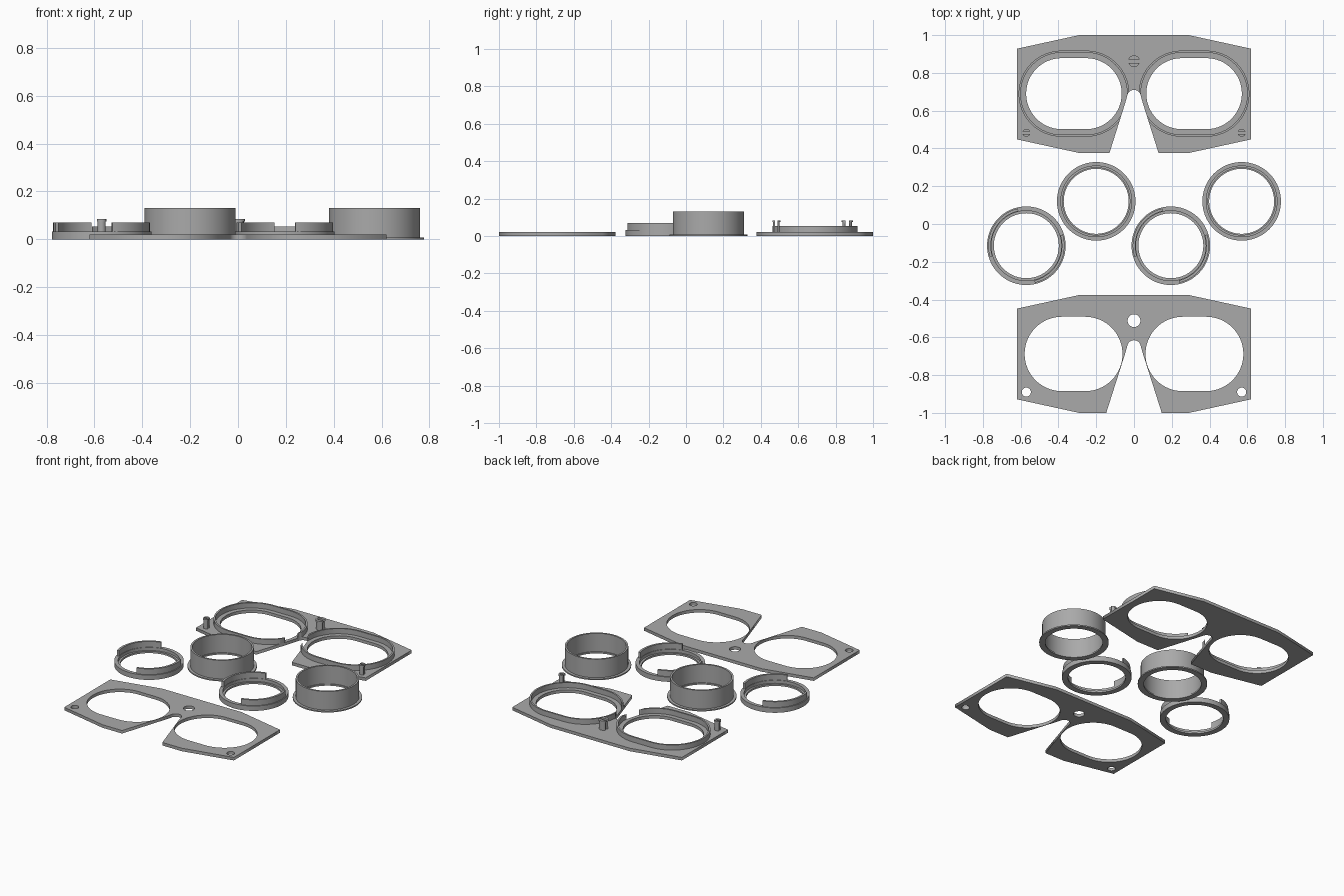
import bpy, bmesh
from math import sin, cos, pi, radians, sqrt, asin

cube = bpy.data.objects.get("Cube")
if cube:
    bpy.data.objects.remove(cube)

grey = bpy.data.materials.new("plain_grey")
grey.use_nodes = True
grey.diffuse_color = (0.4, 0.4, 0.4, 1)
grey.node_tree.nodes["Principled BSDF"].inputs["Base Color"].default_value = (0.4, 0.4, 0.4, 1)


def add_object(name, mesh):
    obj = bpy.data.objects.new(name, mesh)
    bpy.context.collection.objects.link(obj)
    mesh.materials.clear()
    mesh.materials.append(grey)
    return obj


def slab(name, outlines, z0, z1):
    """Extrude an outline, with further outlines as holes."""
    curve = bpy.data.curves.new(name, "CURVE")
    curve.dimensions = "2D"
    curve.fill_mode = "BOTH"
    curve.extrude = (z1 - z0) / 2
    for pts in outlines:
        s = curve.splines.new("POLY")
        s.points.add(len(pts) - 1)
        for p, (x, y) in zip(s.points, pts):
            p.co = (x, y, 0, 1)
        s.use_cyclic_u = True
    temp = bpy.data.objects.new(name + "_curve", curve)
    bpy.context.collection.objects.link(temp)
    bpy.context.view_layer.update()
    deps = bpy.context.evaluated_depsgraph_get()
    mesh = bpy.data.meshes.new_from_object(temp.evaluated_get(deps))
    bpy.data.objects.remove(temp)
    bm = bmesh.new()
    bm.from_mesh(mesh)
    bmesh.ops.remove_doubles(bm, verts=bm.verts, dist=0.00001)
    bmesh.ops.translate(bm, verts=bm.verts, vec=(0, 0, (z0 + z1) / 2))
    bmesh.ops.recalc_face_normals(bm, faces=bm.faces)
    bm.to_mesh(mesh)
    bm.free()
    return add_object(name, mesh)


def arc(cx, cy, r, a0, a1, n):
    return [(cx + r * cos(radians(a0 + (a1 - a0) * i / n)),
             cy + r * sin(radians(a0 + (a1 - a0) * i / n))) for i in range(n + 1)]


def circle(cx, cy, r):
    return arc(cx, cy, r, 0, 360, 32)[:-1]


def stadium(cx, cy, half, r):
    return arc(cx + half, cy, r, -90, 90, 32) + arc(cx - half, cy, r, 90, 270, 32)


def revolve(name, profile, centre, a0=0, a1=360):
    """Sweep a closed radius/height profile about a vertical axis."""
    full = a1 - a0 == 360
    n = max(4, int((a1 - a0) / 5))
    bm = bmesh.new()
    rows = []
    for i in range(n if full else n + 1):
        a = radians(a0 + (a1 - a0) * i / n)
        rows.append([bm.verts.new((centre[0] + r * cos(a), centre[1] + r * sin(a), z))
                     for r, z in profile])
    for i in range(n):
        p, q = rows[i], rows[(i + 1) % len(rows)]
        for j in range(len(profile)):
            k = (j + 1) % len(profile)
            bm.faces.new((p[j], q[j], q[k], p[k]))
    if not full:
        bm.faces.new(rows[0])
        bm.faces.new(rows[-1])
    bmesh.ops.recalc_face_normals(bm, faces=bm.faces)
    mesh = bpy.data.meshes.new(name)
    bm.to_mesh(mesh)
    bm.free()
    obj = add_object(name, mesh)
    smooth(obj)
    return obj


def smooth(obj):
    bpy.ops.object.select_all(action="DESELECT")
    obj.select_set(True)
    bpy.context.view_layer.objects.active = obj
    bpy.ops.object.shade_smooth_by_angle(angle=radians(30))


def notch(top, foot, bottom):
    """Rounded nose notch, right foot to left foot."""
    return [(foot, bottom), (0.045, top - 0.065)] + arc(0, top - 0.036, 0.036, 10, 170, 12) \
        + [(-0.045, top - 0.065), (-foot, bottom)]


def plate_outline(cy, top, foot):
    side = [(0.29, cy - 0.312), (0.62, cy - 0.24), (0.62, cy + 0.24), (0.29, cy + 0.312)]
    return side + [(-x, y) for x, y in reversed(side)] + notch(top, foot, cy - 0.312)[::-1]


# Front cover plate with peg holes
slab("cover_plate", [plate_outline(-0.688, -0.615, 0.147), circle(0, -0.512, 0.034),
                     circle(-0.57, -0.89, 0.024), circle(0.57, -0.89, 0.024)]
     + [stadium(s * 0.32, -0.688, 0.062, 0.197) for s in (-1, 1)], 0, 0.02)

# Rear plate
slab("base_plate", [plate_outline(0.688, 0.71, 0.13)]
     + [stadium(s * 0.318, 0.69, 0.065, 0.188) for s in (-1, 1)], 0, 0.02)

# Raised rims around the eye openings, trimmed by the notch
cut = slab("notch_cutter", [notch(0.71, 0.13, 0.376)], -0.1, 0.2)
cut.hide_render = True
cut.hide_set(True)
for side, s in (("left", 1), ("right", -1)):
    rim = slab(side + "_eye_rim", [stadium(s * 0.318, 0.69, 0.065, 0.228),
                                   stadium(s * 0.318, 0.69, 0.065, 0.217)], 0.02, 0.054)
    mod = rim.modifiers.new("notch", "BOOLEAN")
    mod.operation = "DIFFERENCE"
    mod.object = cut


# Split snap pegs
def peg(name, x, y, r, gap):
    for tag, turn in (("back", 0), ("front", 180)):
        for part, rad, z0, z1 in (("prong", r * 0.85, 0.02, 0.074), ("head", r, 0.074, 0.084)):
            a = math_deg(asin(gap / rad))
            slab(f"{name}_{tag}_{part}", [arc(x, y, rad, turn + a, turn + 180 - a, 14)], z0, z1)


def math_deg(a):
    return a * 180 / pi


peg("centre_peg", 0, 0.862, 0.031, 0.010)
peg("left_peg", 0.57, 0.483, 0.021, 0.006)
peg("right_peg", -0.57, 0.483, 0.021, 0.006)

# Tall lens tubes with a thin foot flange
for side, x in (("left", 0.57), ("right", -0.2)):
    revolve(side + "_lens_tube", [(0.172, 0), (0.208, 0), (0.208, 0.008), (0.19, 0.008),
                                  (0.19, 0.13), (0.178, 0.13), (0.178, 0.01), (0.172, 0.01)], (x, 0.12))

# Short lens rings with two raised tabs
for side, x in (("left", 0.195), ("right", -0.57)):
    revolve(side + "_lens_ring", [(0.172, 0), (0.208, 0), (0.208, 0.032), (0.185, 0.032),
                                  (0.185, 0.012), (0.172, 0.012)], (x, -0.115))
    for tag, a in (("first", -77), ("second", 103)):
        revolve(f"{side}_ring_{tag}_tab", [(0.188, 0.03), (0.202, 0.03), (0.202, 0.07), (0.188, 0.07)],
                (x, -0.115), a, a + 94)
